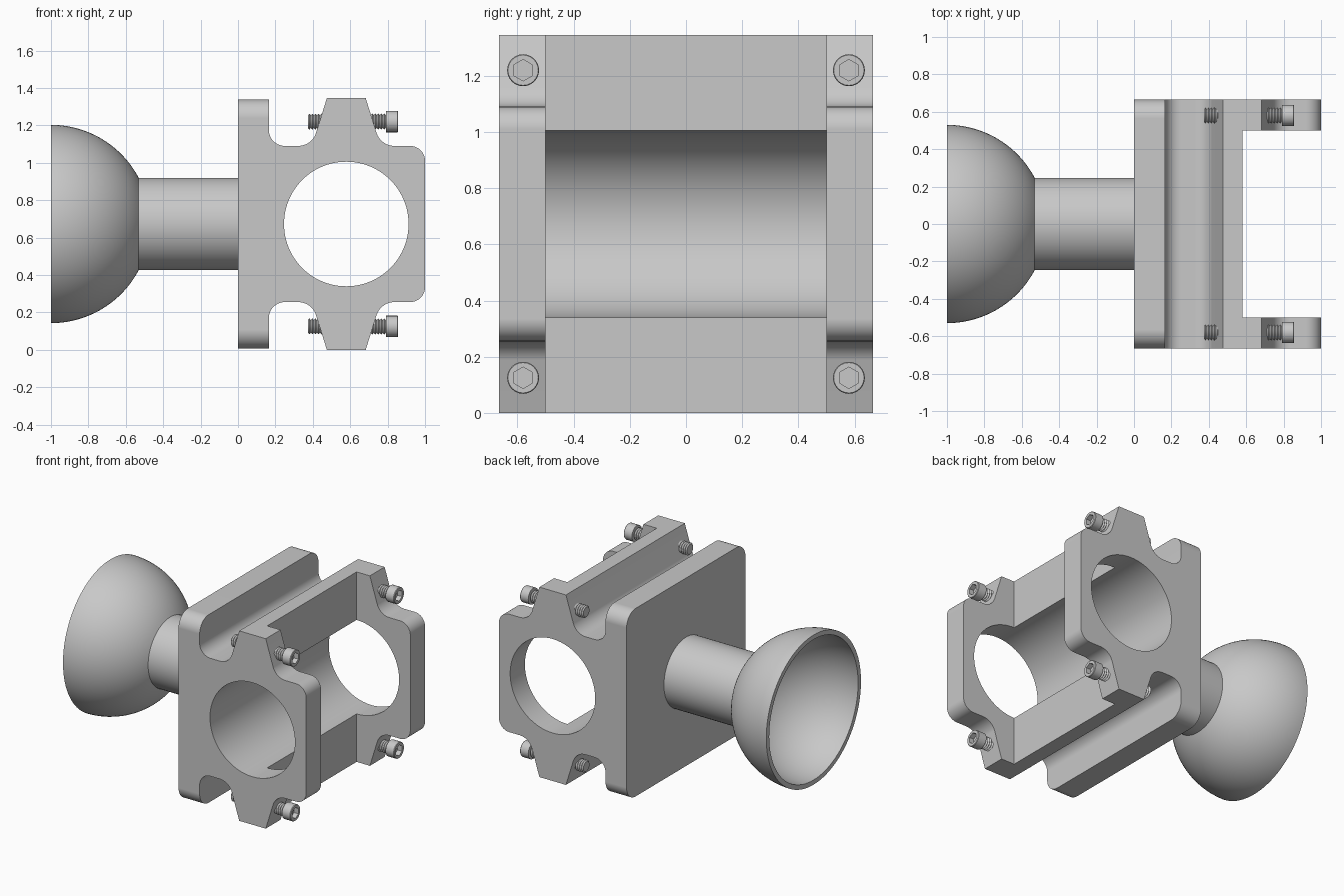
import bpy, bmesh
from math import sin, cos, pi, radians

if "Cube" in bpy.data.objects:
    bpy.data.objects.remove(bpy.data.objects["Cube"], do_unlink=True)

HEIGHT, MID, HALF_Y = 1.345, 0.6725, 0.665
LOBE_X = 0.579

grey = bpy.data.materials.new("plain grey")
grey.use_nodes = True
grey.diffuse_color = (0.58, 0.58, 0.58, 1)
grey.node_tree.nodes["Principled BSDF"].inputs["Base Color"].default_value = grey.diffuse_color


def make_object(name, bm):
    bmesh.ops.recalc_face_normals(bm, faces=bm.faces)
    mesh = bpy.data.meshes.new(name)
    bm.to_mesh(mesh)
    bm.free()
    mesh.materials.append(grey)
    obj = bpy.data.objects.new(name, mesh)
    bpy.context.collection.objects.link(obj)
    return obj


def finish(obj):
    bpy.ops.object.select_all(action='DESELECT')
    obj.select_set(True)
    bpy.context.view_layer.objects.active = obj
    bpy.ops.object.shade_smooth_by_angle(angle=radians(30))
    obj.modifiers.new("even shading", 'WEIGHTED_NORMAL').keep_sharp = True


def arc(cx, cz, r, start, end, steps=10):
    angles = [radians(start + (end - start) * i / steps) for i in range(steps + 1)]
    return [(cx + r * cos(a), cz + r * sin(a)) for a in angles]


def lathe(name, profile, y=0, z=MID, sides=64):
    """Rings along x from (x, radius) or (x, radius, 'hex') entries."""
    bm = bmesh.new()
    rings = []
    for x, r, *shape in profile:
        ring = []
        for i in range(sides if r > 0 else 1):
            a = 2 * pi * i / sides
            k = cos(pi / 6) / cos(a % (pi / 3) - pi / 6) if shape else 1
            ring.append(bm.verts.new((x, y + r * k * sin(a), z + r * k * cos(a))))
        rings.append(ring)
    for a, b in zip(rings, rings[1:]):
        for i in range(sides):
            j = (i + 1) % sides
            corners = [a[i % len(a)], a[j % len(a)], b[j % len(b)], b[i % len(b)]]
            bm.faces.new(list(dict.fromkeys(corners)))
    return make_object(name, bm)


def cut(obj, cutters):
    for c in cutters:
        c.hide_render = True
        mod = obj.modifiers.new("cut", 'BOOLEAN')
        mod.operation, mod.solver, mod.object = 'DIFFERENCE', 'EXACT', c
    evaluated = obj.evaluated_get(bpy.context.evaluated_depsgraph_get())
    mesh = bpy.data.meshes.new_from_object(evaluated)
    obj.modifiers.clear()
    obj.data = mesh
    for c in cutters:
        bpy.data.objects.remove(c, do_unlink=True)


def extrude_y(name, outline, half):
    bm = bmesh.new()
    face = bm.faces.new([bm.verts.new((x, -half, z)) for x, z in outline])
    out = bmesh.ops.extrude_face_region(bm, geom=[face])
    moved = [v for v in out["geom"] if isinstance(v, bmesh.types.BMVert)]
    bmesh.ops.translate(bm, vec=(0, 2 * half, 0), verts=moved)
    return bm


# Clamp body and back plate: one half outline, mirrored top to bottom
flank = arc(0.322, 1.19, 0.1, 270, 341) + [(0.475, HEIGHT)]
upper = [(0, 1.338), (0.165, 1.338)] + arc(0.25, 1.175, 0.085, 180, 270)
upper += flank + [(2 * LOBE_X - x, z) for x, z in reversed(flank)]
upper += arc(0.92, 1.01, 0.08, 90, 0)
outline = upper + [(x, HEIGHT - z) for x, z in reversed(upper)]
bm = extrude_y("clamp_body", outline, HALF_Y)

# Round the four plate corners
corners = [e for e in bm.edges
           if all(v.co.x < 0.17 and abs(v.co.z - MID) > 0.66 for v in e.verts)
           and abs(e.verts[0].co.x - e.verts[1].co.x) > 0.1]
bmesh.ops.bevel(bm, geom=corners, offset=0.1, segments=10, profile=0.5, affect='EDGES')
body = make_object("clamp_body", bm)

# Bore and the open middle of the clamp
bore = make_object("bore_cutter", extrude_y(
    "bore", arc(LOBE_X, MID, 0.333, 0, 360, 96)[:-1], 0.8))
gap = make_object("gap_cutter", extrude_y(
    "gap", [(LOBE_X, -1), (2, -1), (2, 2), (LOBE_X, 2)], 0.5))
cut(body, [bore, gap])
finish(body)

# Neck and hollow half-sphere bowl
finish(lathe("neck", [(-0.532, 0.247), (0, 0.247)]))
inner = arc(-1, 0, 0.497, 0, 90, 24)
outer = arc(-1, 0, 0.53, 90, 27.8, 24)
inner[0] = (inner[0][0], 0)
finish(lathe("bowl", inner + outer, sides=96))

# Four cap screws with hex sockets and threaded shanks
PITCH, TIP, SEAT, FACE = 0.016, 0.374, 0.79, 0.856
thread = [(TIP, 0), (TIP, 0.034)]
for i in range(int((SEAT - TIP) / PITCH)):
    start = TIP + i * PITCH
    thread += [(start + PITCH / 2, 0.043), (start + PITCH, 0.034)]
thread += [(SEAT + 0.005, 0.034)]
head = [(SEAT, 0), (SEAT, 0.057), (FACE - 0.004, 0.057), (FACE, 0.054),
        (FACE, 0.038, 'hex'), (FACE - 0.035, 0.038, 'hex'), (FACE - 0.035, 0)]
for side, y in (("left_back", 0.58), ("front", -0.58)):
    for level, z in (("upper", 1.22), ("lower", HEIGHT - 1.22)):
        tag = f"{level}_{side.split('_')[-1]}"
        finish(lathe(f"screw_thread_{tag}", thread, y, z, 24))
        finish(lathe(f"screw_head_{tag}", head, y, z, 24))
